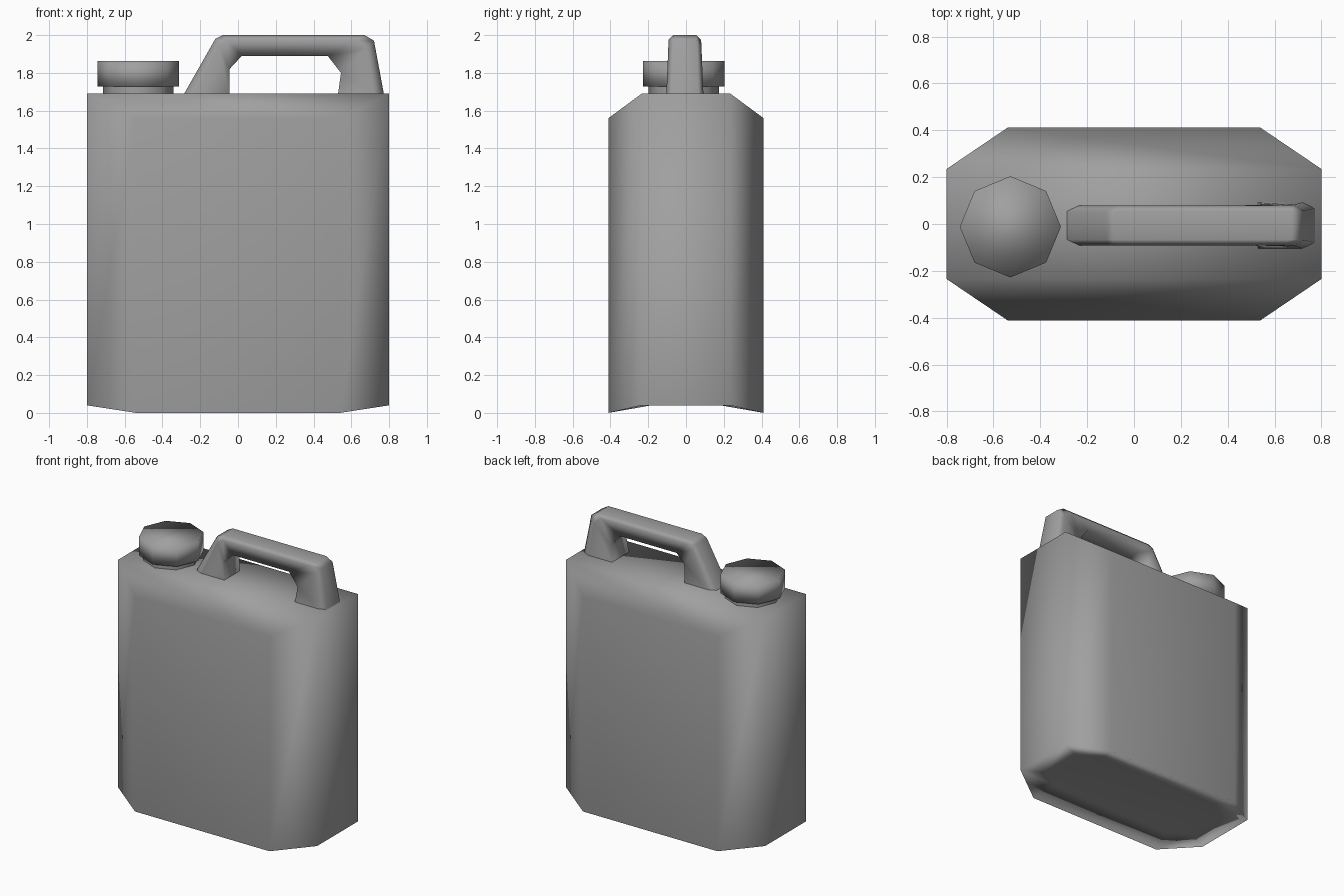
import bpy, bmesh, math

cube = bpy.data.objects.get("Cube")
if cube:
    bpy.data.objects.remove(cube, do_unlink=True)

GREY = (0.35, 0.35, 0.35, 1)
plastic = bpy.data.materials.new("grey_plastic")
plastic.use_nodes = True
plastic.diffuse_color = GREY
plastic.node_tree.nodes["Principled BSDF"].inputs["Base Color"].default_value = GREY


def finish(name, bm, weighted=False):
    """Turn a bmesh into a smooth shaded object."""
    bmesh.ops.recalc_face_normals(bm, faces=bm.faces)
    for f in bm.faces:
        f.smooth = True
    mesh = bpy.data.meshes.new(name)
    bm.to_mesh(mesh)
    bm.free()
    mesh.materials.append(plastic)
    obj = bpy.data.objects.new(name, mesh)
    bpy.context.collection.objects.link(obj)
    if weighted:
        obj.modifiers.new("weighted_normals", 'WEIGHTED_NORMAL').mode = 'FACE_AREA'


def add_ring(bm, points):
    return [bm.verts.new(p) for p in points]


def bridge(bm, a, b):
    n = len(a)
    for i in range(n):
        j = (i + 1) % n
        bm.faces.new((a[i], a[j], b[j], b[i]))


def octagon(inset, z_side, z_front):
    """Elongated octagon; the side and front corners have their own heights."""
    sx, sy = 0.8 - inset, 0.235 - inset * 0.5
    fx, fy = 0.54 - inset * 0.3, 0.411 - inset
    quarter = [(sx, sy, z_side), (fx, fy, z_front)]
    back = quarter + [(-x, y, z) for x, y, z in reversed(quarter)]
    return back + [(-x, -y, z) for x, y, z in back]


# Body: octagonal shell, shallow recessed base, sloped shoulders
bm = bmesh.new()
floor = add_ring(bm, octagon(0.16, 0.045, 0.045))
rim = add_ring(bm, octagon(0, 0.04, 0))
top = add_ring(bm, octagon(0, 1.69, 1.56))
bridge(bm, floor, rim)
bridge(bm, rim, top)
bm.faces.new(floor)
bm.faces.new((top[0], top[3], top[4], top[7]))
bm.faces.new(top[0:4])
bm.faces.new(top[4:8])
finish("body", bm, weighted=True)


# Neck and cap: eight sided cylinders
def cylinder(name, radius, z0, z1, capped):
    bm = bmesh.new()
    rings = [add_ring(bm, [(-0.528 + radius * math.cos(i * math.pi / 4),
                            -0.012 + radius * math.sin(i * math.pi / 4), z)
                           for i in range(8)]) for z in (z0, z1)]
    bridge(bm, *rings)
    if capped:
        for r in rings:
            bm.faces.new(r)
    finish(name, bm)


cylinder("neck", 0.186, 1.69, 1.73, False)
cylinder("cap", 0.216, 1.727, 1.862, True)

# Handle: outer and inner outline points with half width,
# swept with chamfered outer edges and open feet
stations = [((-0.285, 1.69), (-0.045, 1.69), 0.086),
            ((-0.12, 1.98), (-0.045, 1.82), 0.086),
            ((-0.08, 2.0), (0.02, 1.89), 0.086),
            ((0.67, 2.0), (0.475, 1.89), 0.086),
            ((0.72, 1.97), (0.545, 1.8), 0.088),
            ((0.772, 1.69), (0.53, 1.69), 0.098)]
bm = bmesh.new()
rings = []
for (ox, oz), (ix, iz), wide in stations:
    mx, mz = ox + (ix - ox) * 0.22, oz + (iz - oz) * 0.22
    half = [(ox, wide - 0.025, oz), (mx, wide, mz), (ix, wide, iz)]
    section = half + [(x, -y, z) for x, y, z in reversed(half)]
    rings.append(add_ring(bm, [(x, y - 0.006, z) for x, y, z in section]))
for a, b in zip(rings, rings[1:]):
    bridge(bm, a, b)
finish("handle", bm, weighted=True)
